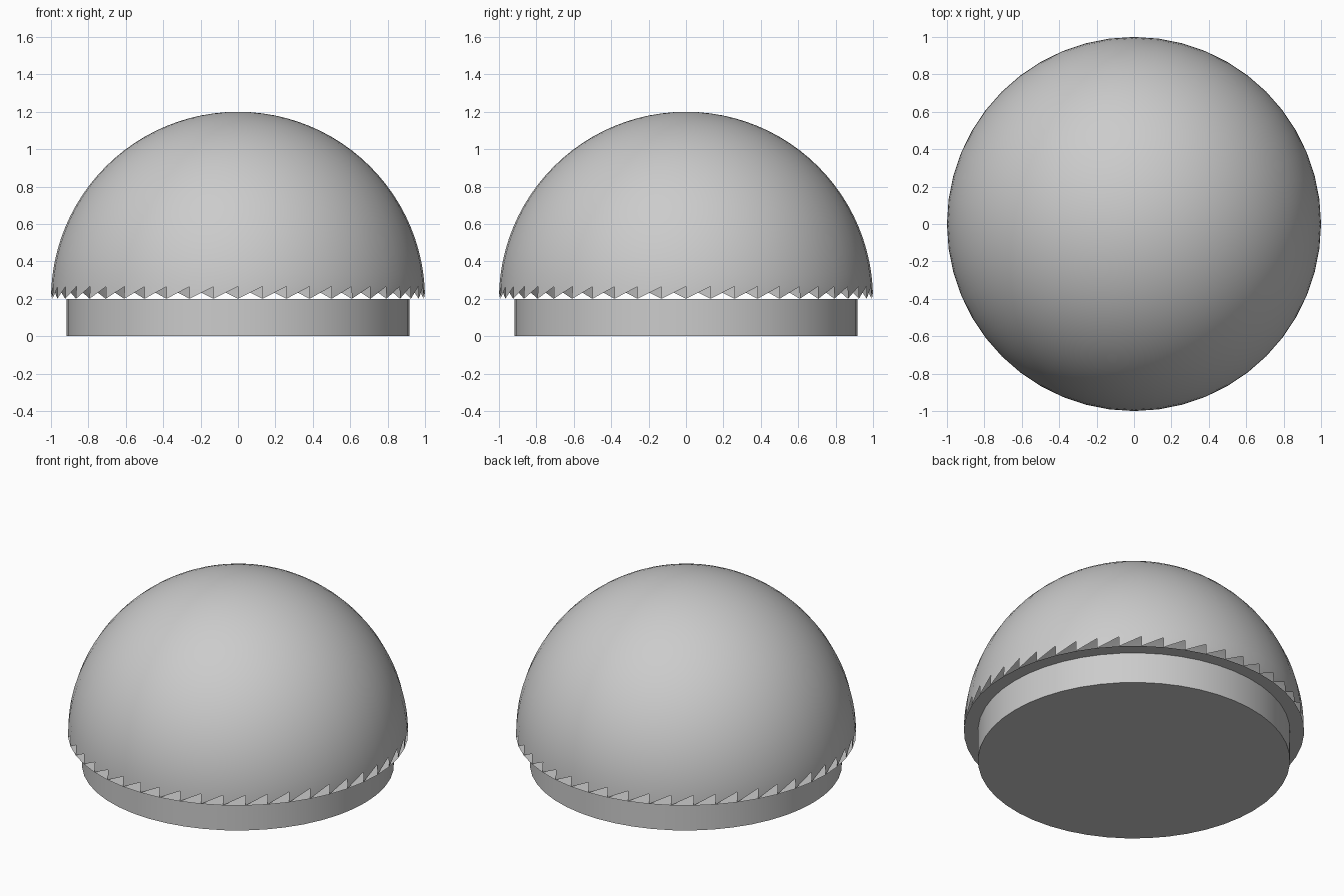
import bpy
import bmesh
import math

if "Cube" in bpy.data.objects:
    bpy.data.objects.remove(bpy.data.objects["Cube"], do_unlink=True)

SEGMENTS = 48
RIM_Z = 0.2
BASE_RADIUS = 0.917

grey = bpy.data.materials.new("plain grey")
grey.use_nodes = True
colour = (0.6, 0.6, 0.6, 1)
grey.diffuse_color = colour
grey.node_tree.nodes["Principled BSDF"].inputs["Base Color"].default_value = colour


def add_object(name, bm, z):
    mesh = bpy.data.meshes.new(name)
    bm.to_mesh(mesh)
    bm.free()
    mesh.materials.append(grey)
    obj = bpy.data.objects.new(name, mesh)
    obj.location.z = z
    bpy.context.collection.objects.link(obj)
    bpy.ops.object.select_all(action="DESELECT")
    obj.select_set(True)
    bpy.context.view_layer.objects.active = obj
    bpy.ops.object.shade_smooth_by_angle(angle=math.radians(30))


# Dome: upper half of a sphere
bm = bmesh.new()
bmesh.ops.create_uvsphere(bm, u_segments=SEGMENTS, v_segments=SEGMENTS, radius=1)
lower = [v for v in bm.verts if v.co.z < -0.01]
bmesh.ops.delete(bm, geom=lower, context="VERTS")

# Sawtooth rim: keep only one hanging triangle of each quad in the lowest row
rim_faces = [f for f in bm.faces if min(v.co.z for v in f.verts) < 0.01]
for face in rim_faces:
    top = [v for v in face.verts if v.co.z > 0.01]
    low = [v for v in face.verts if v.co.z <= 0.01]
    # Seen from outside, the tooth hangs from its left corner
    if low[0].co.cross(low[1].co).z < 0:
        low.reverse()
    if top[0].co.cross(top[1].co).z < 0:
        top.reverse()
    bm.faces.remove(face)
    bm.faces.new((low[0], top[1], top[0]))
loose = [e for e in bm.edges if not e.link_faces]
bmesh.ops.delete(bm, geom=loose, context="EDGES")
add_object("dome", bm, RIM_Z)

# Flat disc closing the dome from below
bm = bmesh.new()
bmesh.ops.create_circle(bm, cap_ends=True, segments=SEGMENTS, radius=1)
bmesh.ops.reverse_faces(bm, faces=bm.faces[:])
add_object("dome_floor", bm, RIM_Z)

# Short round base, its top covered by the disc
bm = bmesh.new()
bmesh.ops.create_cone(bm, cap_ends=True, segments=SEGMENTS, radius1=BASE_RADIUS,
                      radius2=BASE_RADIUS, depth=RIM_Z)
covered = [f for f in bm.faces if f.normal.z > 0.9]
bmesh.ops.delete(bm, geom=covered, context="FACES_ONLY")
add_object("base", bm, RIM_Z / 2)
